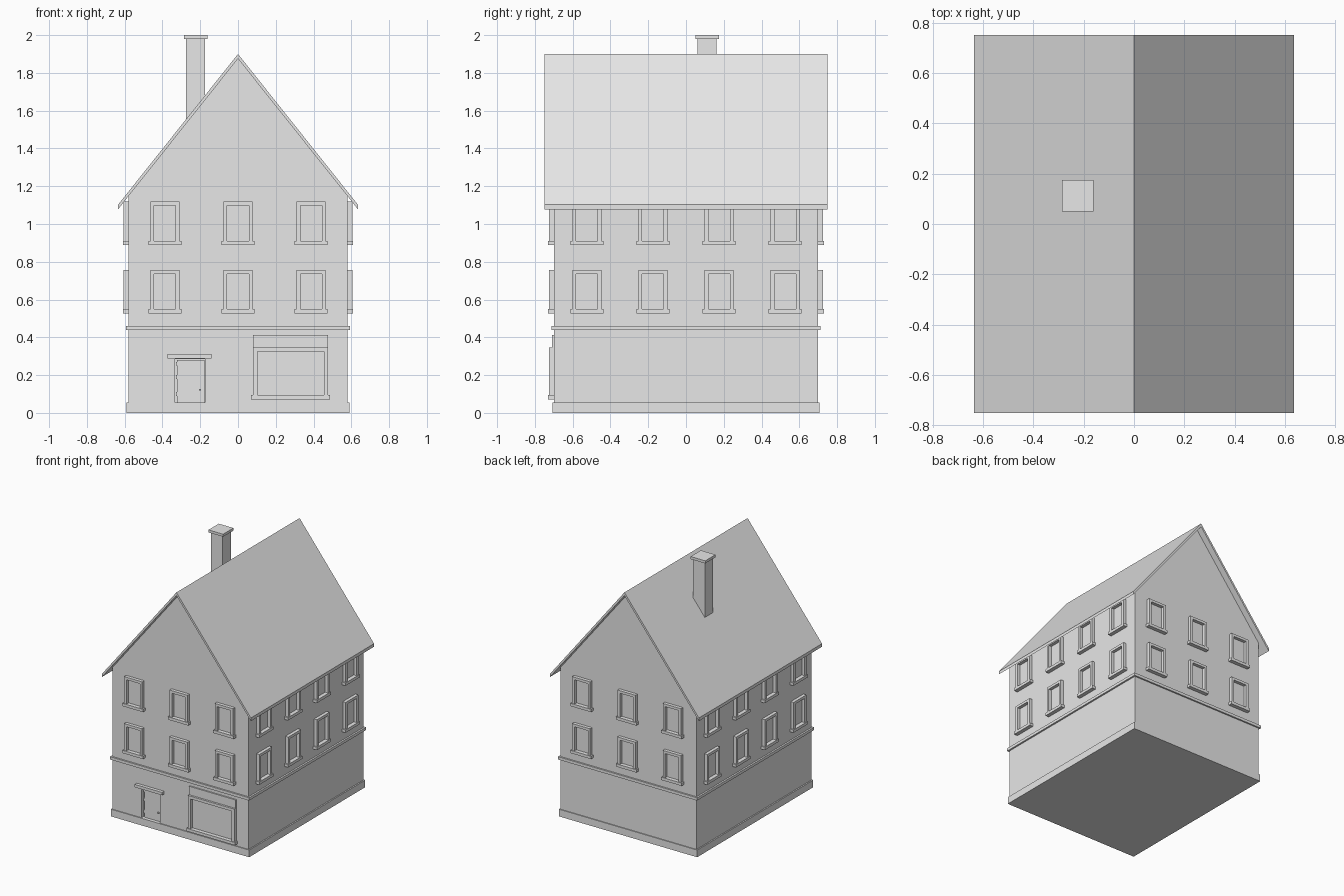
import bpy, bmesh
from math import pi
from mathutils import Matrix

if "Cube" in bpy.data.objects:
    bpy.data.objects.remove(bpy.data.objects["Cube"])

plaster = bpy.data.materials.new("plain_grey")
plaster.use_nodes = True
GREY = (0.8, 0.8, 0.8, 1)
plaster.diffuse_color = GREY
plaster.node_tree.nodes["Principled BSDF"].inputs["Base Color"].default_value = GREY


def finish(name, bm):
    bmesh.ops.recalc_face_normals(bm, faces=bm.faces)
    mesh = bpy.data.meshes.new(name)
    bm.to_mesh(mesh)
    bm.free()
    mesh.materials.append(plaster)
    ob = bpy.data.objects.new(name, mesh)
    bpy.context.collection.objects.link(ob)
    return ob


def add_box(bm, x0, x1, y0, y1, z0, z1):
    size = Matrix.Diagonal((x1 - x0, y1 - y0, z1 - z0, 1))
    place = Matrix.Translation(((x0 + x1) / 2, (y0 + y1) / 2, (z0 + z1) / 2))
    bmesh.ops.create_cube(bm, size=1, matrix=place @ size)


def box(name, *bounds):
    bm = bmesh.new()
    add_box(bm, *bounds)
    return finish(name, bm)


def prism(name, profile, half_depth):
    """Extrude an x-z outline along y."""
    bm = bmesh.new()
    face = bm.faces.new([bm.verts.new((x, -half_depth, z)) for x, z in profile])
    out = bmesh.ops.extrude_face_region(bm, geom=[face])
    verts = [v for v in out["geom"] if isinstance(v, bmesh.types.BMVert)]
    bmesh.ops.translate(bm, verts=verts, vec=(0, 2 * half_depth, 0))
    return finish(name, bm)


def framed_window(name, half, bottom, top, border, matrix):
    """Three-sided surround on a projecting sill, facing -y, wall at y = 0."""
    bm = bmesh.new()
    inner = half - border
    for s in (-1, 1):
        xs = sorted((s * inner, s * half))
        add_box(bm, xs[0], xs[1], -0.025, 0.01, bottom, top)
    add_box(bm, -inner, inner, -0.025, 0.01, top - border, top)
    add_box(bm, -half - 0.01, half + 0.01, -0.03, 0.01, bottom - 0.022, bottom)
    bm.transform(matrix)
    return finish(name, bm)


# Walls, with a door recess cut into the front
W, D = 0.58, 0.70
walls = prism("walls", [(-W, 0.02), (W, 0.02), (W, 1.157), (0, 1.885), (-W, 1.157)], D)
cutter = box("door_recess_cutter", -0.333, -0.175, -0.8, -D + 0.03, 0.055, 0.285)
cutter.hide_render = True
cutter.hide_viewport = True
cut = walls.modifiers.new("door_recess", "BOOLEAN")
cut.operation = "DIFFERENCE"
cut.solver = "EXACT"
cut.object = cutter

# Plinth and string course
box("plinth", -0.59, 0.59, -0.707, 0.707, 0, 0.055)
box("string_course", -0.593, 0.593, -0.712, 0.712, 0.439, 0.461)

# Roof shell
prism("roof", [(-0.635, 1.078), (-0.635, 1.102), (0, 1.9), (0.635, 1.102),
               (0.635, 1.078), (0, 1.875)], 0.75)

# Chimney
cx, cy = -0.224, 0.112
for name, r, z0, z1 in (("chimney", 0.05, 1.4, 1.98), ("chimney_cap", 0.0625, 1.98, 2.0)):
    box(name, cx - r, cx + r, cy - r, cy + r, z0, z1)

# Windows on two floors of all four sides
SIDES = (("front", 0, D, (-0.387, 0, 0.387)),
         ("left", pi / 2, W, (-0.525, -0.175, 0.175, 0.525)),
         ("back", pi, D, (-0.387, 0, 0.387)),
         ("right", -pi / 2, W, (-0.525, -0.175, 0.175, 0.525)))
for side, angle, dist, columns in SIDES:
    turn = Matrix.Rotation(angle, 4, "Z")
    for floor, base in (("lower", 0.549), ("upper", 0.911)):
        for i, u in enumerate(columns, 1):
            framed_window(f"{side}_{floor}_window_{i}", 0.077, base, base + 0.207, 0.02,
                          turn @ Matrix.Translation((u, -dist, 0)))

# Shop window with fascia board
framed_window("shop_window", 0.198, 0.094, 0.347, 0.022, Matrix.Translation((0.278, -D, 0)))
box("shop_fascia", 0.08, 0.476, -D - 0.01, -D + 0.01, 0.347, 0.412)

# Door, hinges, handle and lintel
back = -D + 0.03
box("door", -0.322, -0.178, back - 0.01, back + 0.01, 0.055, 0.279)
for i, z in enumerate((0.1, 0.19, 0.26), 1):
    box(f"door_hinge_{i}", -0.329, -0.32, back - 0.014, back, z - 0.01, z + 0.01)
box("door_handle", -0.207, -0.195, back - 0.022, back, 0.119, 0.126)
box("door_lintel", -0.373, -0.14, -D - 0.025, -D + 0.01, 0.289, 0.311)
